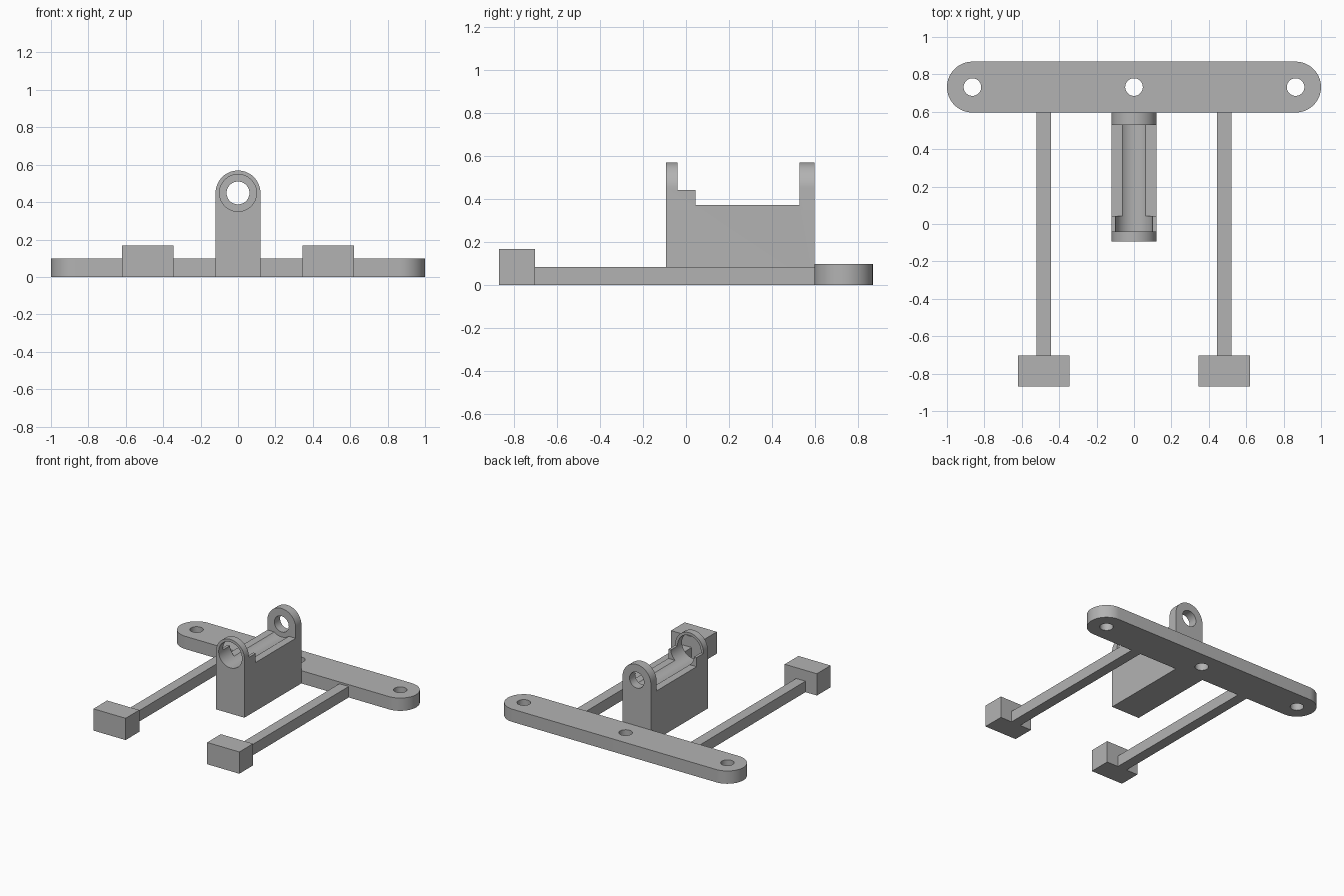
import bpy, bmesh, math
from mathutils import Matrix

if "Cube" in bpy.data.objects:
    bpy.data.objects.remove(bpy.data.objects["Cube"], do_unlink=True)

grey = bpy.data.materials.new("plain grey")
grey.use_nodes = True
GREY = (0.45, 0.45, 0.45, 1)
grey.diffuse_color = GREY
grey.node_tree.nodes["Principled BSDF"].inputs["Base Color"].default_value = GREY


def finish(name, bm):
    bmesh.ops.recalc_face_normals(bm, faces=bm.faces)
    mesh = bpy.data.meshes.new(name)
    bm.to_mesh(mesh)
    bm.free()
    mesh.materials.append(grey)
    ob = bpy.data.objects.new(name, mesh)
    bpy.context.collection.objects.link(ob)
    return ob


def box(name, x, y, z):
    """Box from (low, high) pairs along each axis."""
    bm = bmesh.new()
    bmesh.ops.create_cube(bm, size=1)
    for v in bm.verts:
        for i, (lo, hi) in enumerate((x, y, z)):
            v.co[i] = hi if v.co[i] > 0 else lo
    return finish(name, bm)


def prism(name, points, vector):
    """Extrude a closed outline along a vector."""
    bm = bmesh.new()
    face = bm.faces.new([bm.verts.new(p) for p in points])
    out = bmesh.ops.extrude_face_region(bm, geom=[face])
    verts = [g for g in out["geom"] if isinstance(g, bmesh.types.BMVert)]
    bmesh.ops.translate(bm, verts=verts, vec=vector)
    return finish(name, bm)


def arc(cx, cy, r, start, end, steps=32):
    return [(cx + r * math.cos(a), cy + r * math.sin(a))
            for a in (math.radians(start + (end - start) * i / steps)
                      for i in range(steps + 1))]


def rod(name, r, centre, length, along_y=False):
    bm = bmesh.new()
    turn = Matrix.Rotation(math.pi / 2, 4, 'X') if along_y else Matrix()
    bmesh.ops.create_cone(bm, cap_ends=True, segments=64, radius1=r, radius2=r,
                          depth=length, matrix=Matrix.Translation(centre) @ turn)
    return finish(name, bm)


def cut(ob, cutters):
    """Subtract each cutter, then discard it."""
    for c in cutters:
        c.hide_render = True
        mod = ob.modifiers.new("cut", 'BOOLEAN')
        mod.operation, mod.solver, mod.object = 'DIFFERENCE', 'EXACT', c
        bpy.ops.object.select_all(action='DESELECT')
        bpy.context.view_layer.objects.active = ob
        ob.select_set(True)
        bpy.ops.object.modifier_apply(modifier=mod.name)
        bpy.data.objects.remove(c, do_unlink=True)


def smooth(ob):
    bpy.ops.object.select_all(action='DESELECT')
    ob.select_set(True)
    bpy.context.view_layer.objects.active = ob
    bpy.ops.object.shade_smooth_by_angle(angle=math.radians(30))


# Rear mounting bar with rounded ends and three screw holes
BAR_Y, BAR_R = 0.732, 0.136
end_x = 1 - BAR_R
outline = arc(end_x, BAR_Y, BAR_R, -90, 90) + arc(-end_x, BAR_Y, BAR_R, 90, 270)
bar = prism("mounting_bar", [(x, y, 0) for x, y in outline], (0, 0, 0.098))
cut(bar, [rod("screw_hole", 0.047, (x, BAR_Y, 0.05), 0.4)
          for x in (-end_x, 0, end_x)])
smooth(bar)

# Cradle: round-topped block, notched down behind the front ring, bored through
AXIS, HALF = 0.449, 0.12
FRONT, BACK = -0.093, 0.597
RING, STEP, PLATE = -0.04, 0.043, 0.528
outline = [(-HALF, 0), (HALF, 0)] + arc(0, AXIS, HALF, 0, 180)
cradle = prism("cradle", [(x, FRONT, z) for x, z in outline], (0, BACK - FRONT, 0))
wide = (-0.3, 0.3)
cut(cradle, [
    box("step_notch", wide, (RING, STEP + 0.01), (0.442, 0.8)),
    box("long_notch", wide, (STEP, PLATE), (0.372, 0.8)),
    rod("wide_bore", 0.099, (0, (PLATE - 0.3) / 2, AXIS), PLATE + 0.3, True),
    rod("rear_hole", 0.061, (0, PLATE, AXIS), 0.4, True),
])
smooth(cradle)

# Mirrored rails and foot blocks
for side, sign in (("left", 1), ("right", -1)):
    rail = sorted((sign * 0.443, sign * 0.522))
    foot = sorted((sign * 0.346, sign * 0.619))
    box(side + "_rail", rail, (-0.71, 0.6), (0, 0.084))
    box(side + "_foot", foot, (-0.868, -0.702), (0, 0.167))
